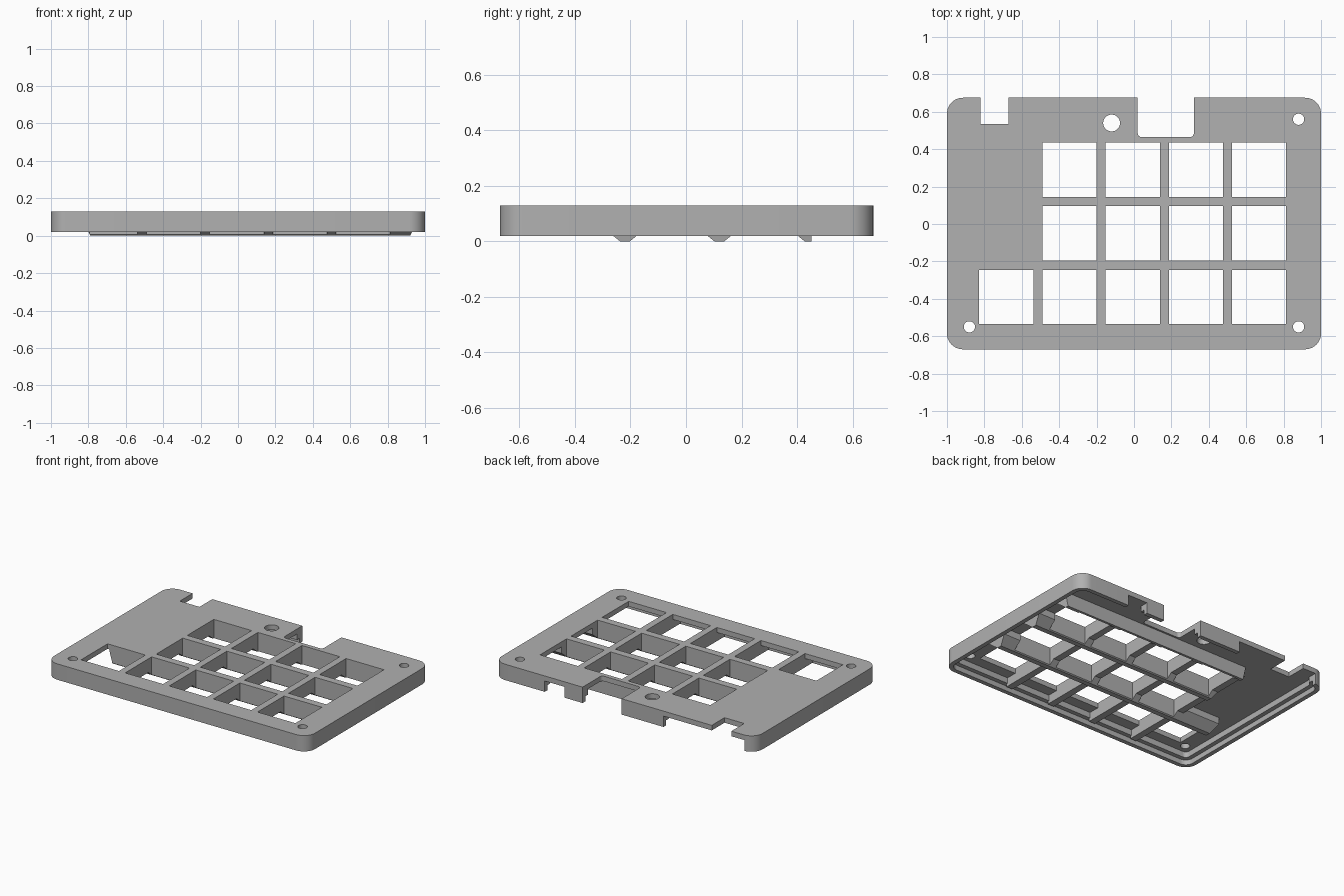
import bpy, bmesh, math
from mathutils import Vector

if "Cube" in bpy.data.objects:
    bpy.data.objects.remove(bpy.data.objects["Cube"], do_unlink=True)

# Single grey plastic
grey = bpy.data.materials.new("grey_plastic")
grey.use_nodes = True
GREY = (0.44, 0.44, 0.44, 1)
grey.diffuse_color = GREY
grey.node_tree.nodes["Principled BSDF"].inputs["Base Color"].default_value = GREY

TOP, RIM, CEILING = 0.13, 0.02, 0.095


def finish(bm, name):
    bmesh.ops.recalc_face_normals(bm, faces=bm.faces)
    mesh = bpy.data.meshes.new(name)
    bm.to_mesh(mesh)
    bm.free()
    mesh.materials.append(grey)
    ob = bpy.data.objects.new(name, mesh)
    bpy.context.collection.objects.link(ob)
    return ob


def prism(bm, points, offset):
    """Extrude a closed 3D outline along an offset."""
    face = bm.faces.new([bm.verts.new(p) for p in points])
    new = bmesh.ops.extrude_face_region(bm, geom=[face])["geom"]
    verts = [v for v in new if isinstance(v, bmesh.types.BMVert)]
    bmesh.ops.translate(bm, verts=verts, vec=offset)


def rounded(x0, x1, y0, y1, r, z, steps=10):
    pts = []
    corners = [(x1 - r, y1 - r), (x0 + r, y1 - r), (x0 + r, y0 + r), (x1 - r, y0 + r)]
    for k, (cx, cy) in enumerate(corners):
        for i in range(steps + 1):
            a = math.pi / 2 * (k + i / steps)
            pts.append((cx + r * math.cos(a), cy + r * math.sin(a), z))
    return pts


def slab(bm, inset, r, z0, z1):
    pts = rounded(-1 + inset, 1 - inset, -0.67 + inset, 0.675 - inset, r, z0)
    prism(bm, pts, (0, 0, z1 - z0))


def box(bm, x0, x1, y0, y1, z0, z1):
    pts = [(x0, y0, z0), (x1, y0, z0), (x1, y1, z0), (x0, y1, z0)]
    prism(bm, pts, (0, 0, z1 - z0))


def boolean(ob, bm, operation="DIFFERENCE"):
    tool = finish(bm, "cutter")
    tool.hide_render = True
    mod = ob.modifiers.new("cut", "BOOLEAN")
    mod.operation, mod.solver, mod.object = operation, "EXACT", tool
    bpy.context.view_layer.objects.active = ob
    bpy.ops.object.modifier_apply(modifier=mod.name)
    bpy.data.objects.remove(tool, do_unlink=True)


def switch_holes():
    """Key openings: three rows of four, plus one at the front left."""
    bm = bmesh.new()
    for row in range(3):
        for col in range(-1 if row == 0 else 0, 4):
            x, y = -0.345 + 0.338 * col, -0.39 + 0.34 * row
            box(bm, x - 0.145, x + 0.145, y - 0.145, y + 0.145, -0.1, 0.2)
    return bm


# Tray-shaped cover, hollowed from below with a stepped lip
bm = bmesh.new()
slab(bm, 0, 0.085, RIM, TOP)
cover = finish(bm, "cover")
for inset, radius, height in ((0.03, 0.055, 0.055), (0.06, 0.03, CEILING)):
    bm = bmesh.new()
    slab(bm, inset, radius, -0.05, height)
    boolean(cover, bm)

# Openings in the back wall below the plate
bm = bmesh.new()
box(bm, 0.46, 0.61, 0.6, 0.8, -0.1, CEILING)
box(bm, -0.92, -0.3, 0.6, 0.8, -0.1, CEILING)
boolean(cover, bm)

# Connector notches in the back edge
bm = bmesh.new()
box(bm, -0.82, -0.67, 0.535, 0.8, -0.1, 0.2)
prism(bm, rounded(0.02, 0.32, 0.465, 0.9, 0.02, -0.1, 4), (0, 0, 0.3))
boolean(cover, bm)

# Screw holes and the larger button hole
bm = bmesh.new()
for x, y, r in ((0.88, 0.56, 0.03), (0.88, -0.55, 0.03),
                (-0.88, -0.55, 0.03), (-0.12, 0.54, 0.045)):
    prism(bm, rounded(x - r, x + r, y - r, y + r, r * 0.999, -0.1, 8), (0, 0, 0.3))
boolean(cover, bm)
boolean(cover, switch_holes())


# Deep cross ribs with tapered lower edges and sloped ends
def cross_rib(y, x0, x1, back=None):
    low, wide, knee, top = 0.0175, 0.08, 0.05, 0.11
    half = [(y - wide, top), (y - wide, knee), (y - low, 0)]
    if back:
        profile = half + [(back, 0), (back, top)]
    else:
        profile = half + [(2 * y - a, z) for a, z in reversed(half)]
    rib = bmesh.new()
    prism(rib, [(x0, a, z) for a, z in profile], (x1 - x0, 0, 0))
    for v in rib.verts:
        if v.co.z < 0.001:
            v.co.x += 0.025 if v.co.x < 0 else -0.025
    return rib


ribs = finish(cross_rib(-0.22, -0.815, 0.945), "key_ribs")
boolean(ribs, cross_rib(0.12, -0.54, 0.945), "UNION")
boolean(ribs, cross_rib(0.445, -0.54, 0.945, back=0.452), "UNION")

# Shallower lengthwise ribs between the key columns
bm = bmesh.new()
for col in range(4):
    x = -0.514 + 0.338 * col
    box(bm, x - 0.024, x + 0.024, -0.62, 0.445, 0.035, 0.108)
boolean(ribs, bm, "UNION")
boolean(ribs, switch_holes())

# Smooth round corners and holes, keeping hard edges sharp
for ob in (cover, ribs):
    bpy.ops.object.select_all(action="DESELECT")
    ob.select_set(True)
    bpy.context.view_layer.objects.active = ob
    bpy.ops.object.shade_smooth_by_angle(angle=math.radians(30))
